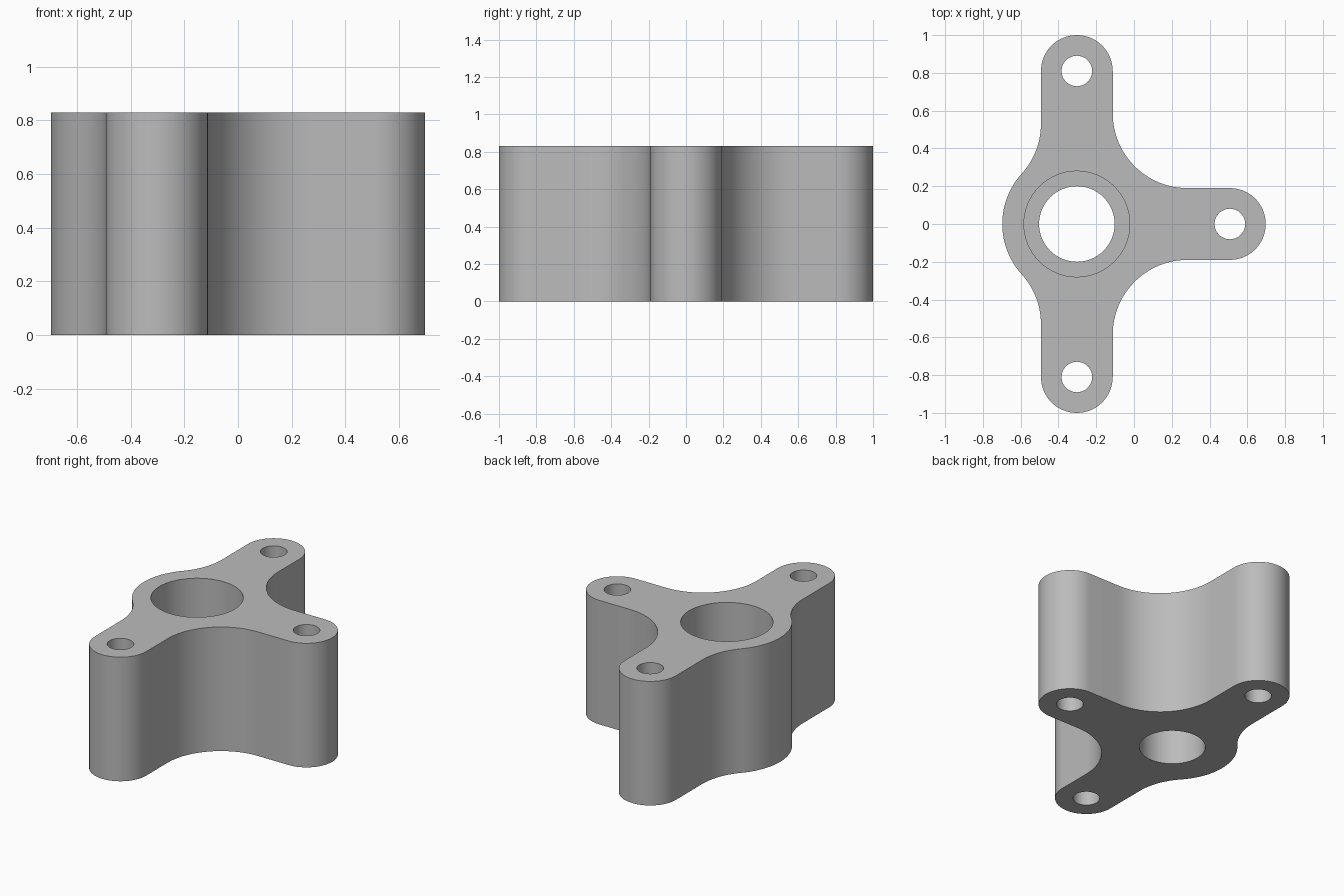
import bpy, bmesh
from math import cos, sin, pi, radians, sqrt, atan2

cube = bpy.data.objects.get("Cube")
if cube:
    bpy.data.objects.remove(cube)

# Main dimensions
HEIGHT, STEP_Z = 0.83, 0.3
CX = -0.3025
HUB_R, BORE_R, LOWER_BORE_R = 0.395, 0.28, 0.2
ARM_R, ARM_REACH, HOLE_R = 0.19, 0.81, 0.081
FILLET = 0.395


def arc(x, y, r, start, end, steps):
    angles = [start + (end - start) * i / steps for i in range(steps + 1)]
    return [(CX + x + r * cos(a), y + r * sin(a)) for a in angles]


def circle(x, y, r, steps):
    return arc(x, y, r, 0, 2 * pi, steps)[:-1]


# Outline, counter-clockwise: upper half, then its mirror image
inner = ARM_R + FILLET
fillet_y = sqrt((HUB_R + FILLET) ** 2 - inner ** 2)
tilt = atan2(fillet_y, inner)
upper = arc(ARM_REACH, 0, ARM_R, 0, pi / 2, 16)
upper += arc(inner, inner, FILLET, -pi / 2, -pi, 24)
upper += arc(0, ARM_REACH, ARM_R, 0, pi, 32)
upper += arc(-inner, fillet_y, FILLET, 0, -tilt, 12)
upper += arc(0, 0, HUB_R, pi - tilt, pi, 12)[1:]
outline = upper + [(x, -y) for x, y in reversed(upper[1:-1])]

bm = bmesh.new()


def ring(points, z):
    verts = [bm.verts.new((x, y, z)) for x, y in points]
    edges = [bm.edges.new((verts[i - 1], verts[i])) for i in range(len(verts))]
    return verts, edges


def wall(a, b):
    for i in range(len(a[0])):
        bm.faces.new((a[0][i - 1], a[0][i], b[0][i], b[0][i - 1]))


# Outer wall and the three bolt holes
bottom_edges, top_edges = [], []
holes = [circle(x, y, HOLE_R, 32)
         for x, y in ((ARM_REACH, 0), (0, ARM_REACH), (0, -ARM_REACH))]
for points in [outline] + holes:
    low, high = ring(points, 0), ring(points, HEIGHT)
    wall(low, high)
    bottom_edges += low[1]
    top_edges += high[1]

# Stepped centre bore
wide, narrow = circle(0, 0, BORE_R, 64), circle(0, 0, LOWER_BORE_R, 64)
levels = [ring(narrow, 0), ring(narrow, STEP_Z), ring(wide, STEP_Z), ring(wide, HEIGHT)]
for a, b in zip(levels, levels[1:]):
    wall(a, b)
bottom_edges += levels[0][1]
top_edges += levels[-1][1]

# Flat end faces
for edges in (bottom_edges, top_edges):
    bmesh.ops.triangle_fill(bm, edges=edges, use_beauty=True)
bmesh.ops.recalc_face_normals(bm, faces=bm.faces)

mesh = bpy.data.meshes.new("three_arm_flange")
bm.to_mesh(mesh)
bm.free()
body = bpy.data.objects.new("three_arm_flange", mesh)
bpy.context.collection.objects.link(body)

# Plain grey material
grey = bpy.data.materials.new("grey")
grey.use_nodes = True
colour = (0.5, 0.5, 0.5, 1)
grey.diffuse_color = colour
grey.node_tree.nodes["Principled BSDF"].inputs["Base Color"].default_value = colour
mesh.materials.append(grey)

bpy.context.view_layer.objects.active = body
body.select_set(True)
bpy.ops.object.shade_smooth_by_angle(angle=radians(30))
